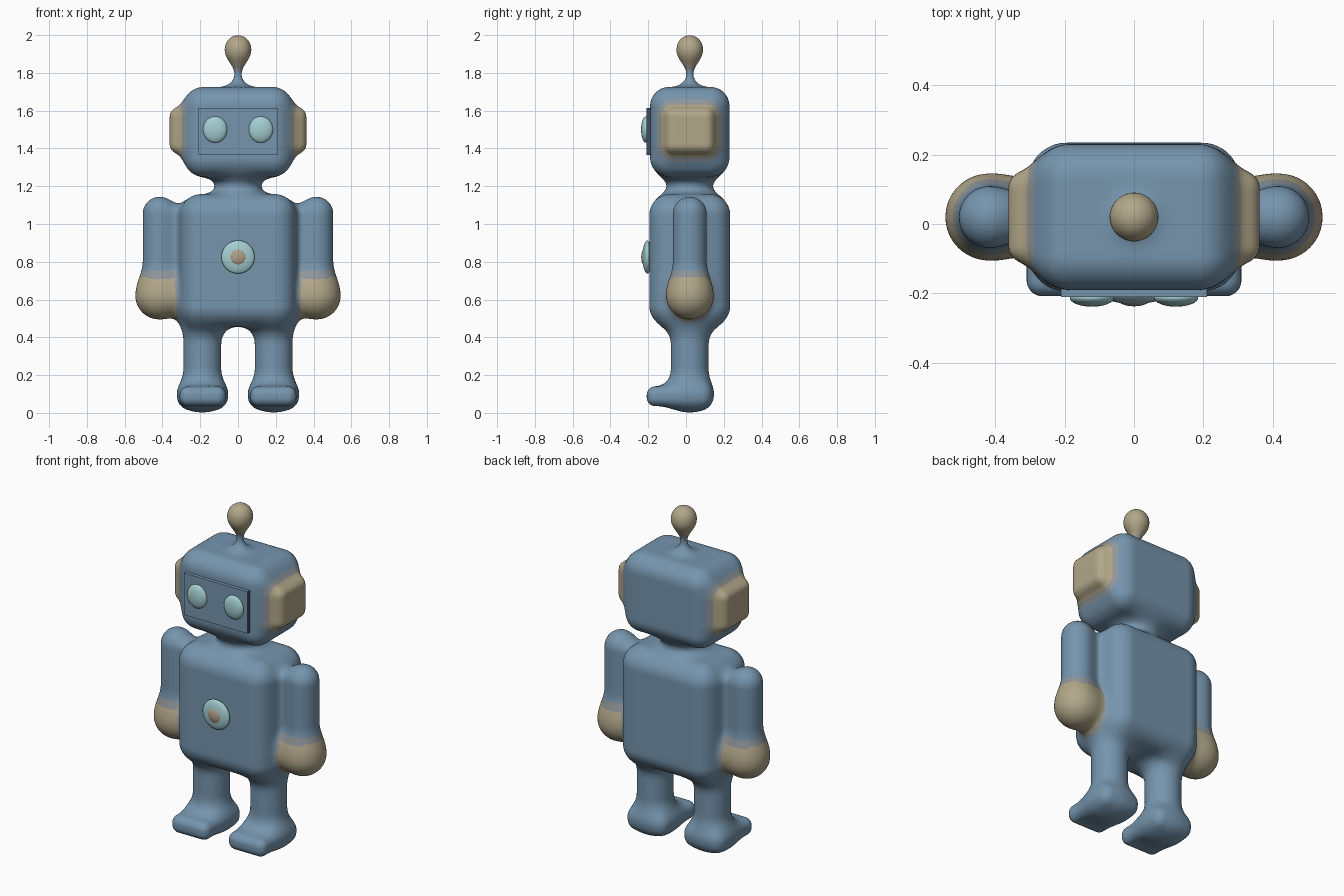
import bpy, bmesh, math
from mathutils import Vector, Matrix

if "Cube" in bpy.data.objects:
    bpy.data.objects.remove(bpy.data.objects["Cube"])

Y = 0.02      # depth of the body's centre line
K = 0.10      # blend width between body parts
GROW = 0.018  # how much larger the starting shapes are


def material(name, rgb):
    m = bpy.data.materials.new(name)
    m.diffuse_color = (*rgb, 1)
    m.use_nodes = True
    m.node_tree.nodes["Principled BSDF"].inputs["Base Color"].default_value = m.diffuse_color
    return m


BLUE = material("steel blue", (0.18, 0.30, 0.42))
TAN = material("sand", (0.44, 0.385, 0.25))
GREY = material("warm grey", (0.275, 0.305, 0.325))
AQUA = material("pale aqua", (0.37, 0.62, 0.64))
CORE = material("dusty tan", (0.43, 0.35, 0.25))
NAVY = material("dark navy", (0.05, 0.075, 0.13))

# Rounded boxes: centre, half size, corner radius, is sand coloured, is mirrored
# Capsules: bottom, top of the axis, radius, is sand coloured, is mirrored
PARTS = [
    ("box", (0, Y, 0.807), (0.305, 0.214, 0.351), 0.11, False, False),    # torso
    ("cap", (0, Y, 1.08), (0, Y, 1.32), 0.10, False, False),              # neck
    ("box", (0, Y, 1.488), (0.285, 0.21, 0.237), 0.10, False, False),     # head
    ("cap", (0, Y, 1.68), (0, Y, 1.88), 0.013, False, False),             # antenna stem
    ("cap", (0, Y, 1.93), (0, Y, 1.931), 0.068, True, False),             # antenna ball
    ("box", (0.28, Y, 1.495), (0.08, 0.12, 0.11), 0.035, True, True),     # ear
    ("cap", (0.415, Y, 0.62), (0.415, Y, 1.055), 0.089, False, True),     # arm
    ("cap", (0.42, Y, 0.62), (0.42, Y, 0.621), 0.109, True, True),        # hand
    ("cap", (0.189, Y, 0.12), (0.189, Y, 0.50), 0.10, False, True),       # leg
    ("box", (0.187, -0.04, 0.088), (0.122, 0.168, 0.052), 0.045, False, True),  # foot
]


def part_distance(part, x, y, z):
    kind, a, b, r = part[:4]
    if kind == "box":
        qx = abs(x - a[0]) - b[0] + r
        qy = abs(y - a[1]) - b[1] + r
        qz = abs(z - a[2]) - b[2] + r
        inside = min(max(qx, qy, qz), 0)
        qx, qy, qz = max(qx, 0), max(qy, 0), max(qz, 0)
        return math.sqrt(qx * qx + qy * qy + qz * qz) + inside - r
    dz = z - min(max(z, a[2]), b[2])
    return math.sqrt((x - a[0]) ** 2 + (y - a[1]) ** 2 + dz * dz) - r


def body_distance(x, y, z):
    """Distance to all parts, joined with soft fillets."""
    x, d = abs(x), 9.0
    for part in PARTS:
        e = part_distance(part, x, y, z)
        h = K - abs(d - e)
        d = min(d, e)
        if h > 0:
            d -= h * h / (4 * K)
    return d


def add_seed(bm, part, side):
    """Rough solid for one part, slightly enlarged."""
    kind, a, b, r = part[:4]
    if kind == "box":
        size = [2 * (h + GROW) for h in b]
        mat = Matrix.Translation((a[0] * side, a[1], a[2])) @ Matrix.Diagonal((*size, 1))
        verts = bmesh.ops.create_cube(bm, size=1, matrix=mat)["verts"]
        edges = list({e for v in verts for e in v.link_edges})
        bmesh.ops.bevel(bm, geom=edges, offset=r, segments=4, profile=0.5, affect="EDGES")
    else:
        verts = bmesh.ops.create_uvsphere(bm, u_segments=24, v_segments=13, radius=r + GROW)["verts"]
        for v in verts:
            v.co += Vector((a[0] * side, a[1], b[2] if v.co.z > 0 else a[2]))


def project(bm, rounds):
    """Pull every vertex onto the blended surface."""
    e = 0.0005
    for v in bm.verts:
        for _ in range(rounds):
            x, y, z = v.co
            d = body_distance(x, y, z)
            if abs(d) < 0.0003:
                break
            g = Vector((body_distance(x + e, y, z) - d, body_distance(x, y + e, z) - d,
                        body_distance(x, y, z + e) - d)) / e
            v.co -= g * (d / max(g.length_squared, 0.3))


# Body: rough solids merged, then fitted to the blended surface
bm = bmesh.new()
for part in PARTS:
    for side in ((1, -1) if part[5] else (1,)):
        add_seed(bm, part, side)
seed_mesh = bpy.data.meshes.new("body_seed")
bm.to_mesh(seed_mesh)
bm.free()
seed = bpy.data.objects.new("body_seed", seed_mesh)
bpy.context.collection.objects.link(seed)
remesh = seed.modifiers.new("merge", "REMESH")
remesh.mode = "VOXEL"
remesh.voxel_size = 0.0125
graph = bpy.context.evaluated_depsgraph_get()
mesh = bpy.data.meshes.new_from_object(seed.evaluated_get(graph))
bpy.data.objects.remove(seed)
mesh.materials.clear()
for m in (BLUE, TAN, GREY):
    mesh.materials.append(m)

bm = bmesh.new()
bm.from_mesh(mesh)
bmesh.ops.smooth_vert(bm, verts=bm.verts, factor=0.5, use_axis_x=True, use_axis_y=True, use_axis_z=True)
project(bm, 3)
bmesh.ops.smooth_vert(bm, verts=bm.verts, factor=0.5, use_axis_x=True, use_axis_y=True, use_axis_z=True)
project(bm, 2)

# Sand on hands, ears and antenna ball, with a grey band where they meet the blue
for f in bm.faces:
    f.smooth = True
    x, y, z = f.calc_center_median()
    sand = min(part_distance(p, abs(x), y, z) for p in PARTS if p[4])
    blue = min(part_distance(p, abs(x), y, z) for p in PARTS if not p[4])
    f.material_index = 1 if sand - blue < 0.012 else 2 if sand - blue < 0.048 else 0
bm.to_mesh(mesh)
bm.free()
body = bpy.data.objects.new("robot_body", mesh)
bpy.context.collection.objects.link(body)


def disc(name, loc, radii, mat):
    """Flattened ball used for eyes and the chest button."""
    bpy.ops.mesh.primitive_uv_sphere_add(segments=32, ring_count=16, location=loc)
    ob = bpy.context.object
    ob.name = name
    ob.scale = radii
    ob.data.materials.append(mat)
    bpy.ops.object.shade_smooth()


# Face plate with dark side edges
bpy.ops.mesh.primitive_cube_add(size=1, location=(0, -0.195, 1.49))
plate = bpy.context.object
plate.name = "face_plate"
plate.scale = (0.42, 0.03, 0.25)
plate.data.materials.append(BLUE)
plate.data.materials.append(NAVY)
for p in plate.data.polygons:
    p.material_index = 1 if abs(p.normal.x) > 0.5 else 0

# Eyes and chest button
for side, label in ((-1, "right"), (1, "left")):
    disc(label + "_eye", (0.121 * side, -0.212, 1.50), (0.064, 0.026, 0.07), AQUA)
disc("chest_button", (0, -0.205, 0.825), (0.088, 0.025, 0.088), AQUA)
disc("chest_button_core", (0, -0.215, 0.825), (0.048, 0.022, 0.048), CORE)
